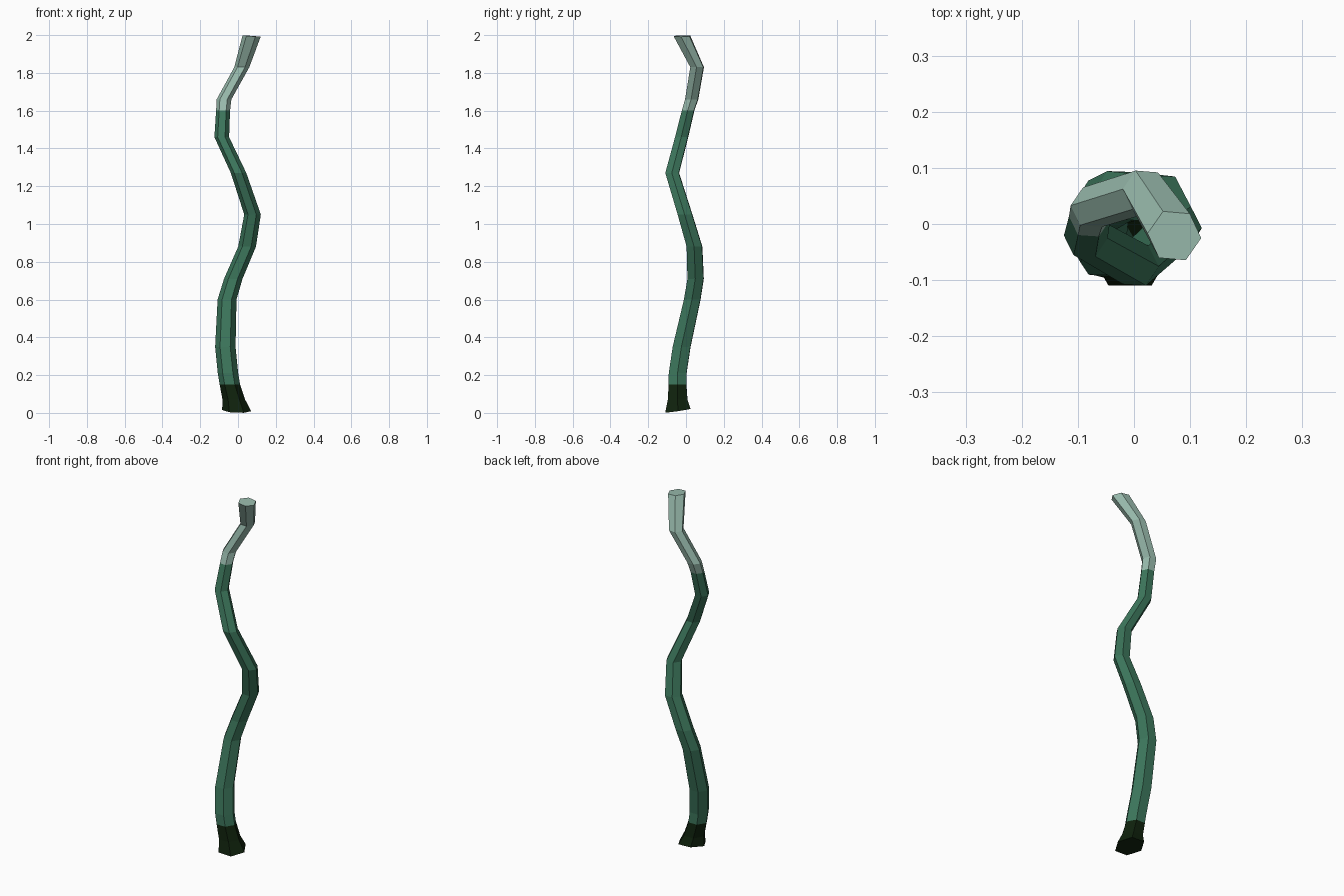
import bpy, bmesh, math

if "Cube" in bpy.data.objects:
    bpy.data.objects.remove(bpy.data.objects["Cube"])

def material(name, rgb):
    m = bpy.data.materials.new(name)
    m.diffuse_color = (*rgb, 1)
    m.use_nodes = True
    m.node_tree.nodes["Principled BSDF"].inputs["Base Color"].default_value = m.diffuse_color
    return m

mats = [material("dark root green", (0.005, 0.016, 0.004)),
        material("stem green", (0.045, 0.18, 0.105)),
        material("pale tip green", (0.32, 0.50, 0.42))]

# Stem rings: centre x, centre y, height, radius
RINGS = [
    (-0.007, -0.043, 0.012, 0.077),
    (-0.022, -0.044, 0.07, 0.060),
    (-0.043, -0.045, 0.15, 0.054),
    (-0.053, -0.044, 0.21, 0.054),
    (-0.067, -0.023, 0.35, 0.054),
    (-0.058, 0.033, 0.60, 0.050),
    (-0.025, 0.051, 0.71, 0.049),
    (0.048, 0.045, 0.88, 0.047),
    (0.077, -0.005, 1.05, 0.044),
    (0.003, -0.073, 1.27, 0.041),
    (-0.086, -0.023, 1.46, 0.039),
    (-0.079, 0.011, 1.60, 0.037),
    (-0.074, 0.030, 1.66, 0.039),
    (0.020, 0.059, 1.83, 0.040),
    (0.072, -0.021, 1.995, 0.048),
]
SIDES = 6
TILT = {0: (-0.04, 0.15), len(RINGS) - 1: (-0.08, 0.02)}  # slanted ends

bm = bmesh.new()
loops = []
for i, (cx, cy, cz, r) in enumerate(RINGS):
    sx, sy = TILT.get(i, (0, 0))
    loop = []
    for k in range(SIDES):
        a = math.tau * k / SIDES - math.radians(5 * i / (len(RINGS) - 1))
        dx, dy = r * math.cos(a), r * math.sin(a)
        loop.append(bm.verts.new((cx + dx, cy + dy, cz + sx * dx + sy * dy)))
    loops.append(loop)

# Walls, coloured by height band
for i in range(len(loops) - 1):
    band = 0 if RINGS[i][2] < 0.14 else (1 if RINGS[i][2] < 1.59 else 2)
    for k in range(SIDES):
        n = (k + 1) % SIDES
        f = bm.faces.new((loops[i][k], loops[i][n], loops[i + 1][n], loops[i + 1][k]))
        f.material_index = band

# End caps
bm.faces.new(loops[0][::-1]).material_index = 0
bm.faces.new(loops[-1]).material_index = 2

mesh = bpy.data.meshes.new("stem")
bm.to_mesh(mesh)
bm.free()
for m in mats:
    mesh.materials.append(m)
bpy.context.collection.objects.link(bpy.data.objects.new("stem", mesh))
